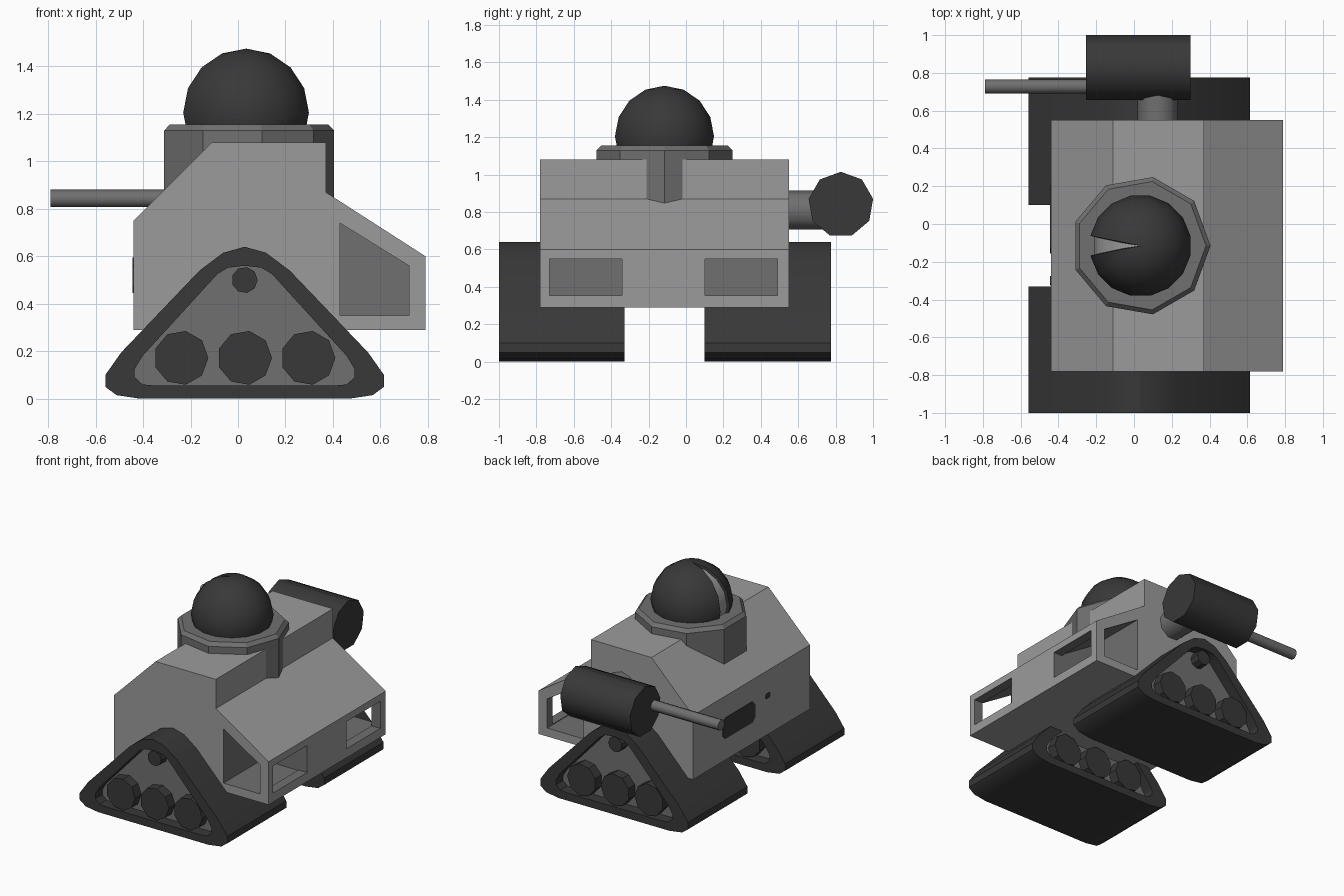
import bpy, bmesh, math
from mathutils import Matrix, Vector

if "Cube" in bpy.data.objects:
    bpy.data.objects.remove(bpy.data.objects["Cube"])


def material(name, v):
    m = bpy.data.materials.new(name)
    m.diffuse_color = (v, v, v, 1)
    m.use_nodes = True
    m.node_tree.nodes["Principled BSDF"].inputs["Base Color"].default_value = m.diffuse_color
    return m


LIGHT = material("light_grey", 0.33)
MID = material("mid_grey", 0.16)
DARK = material("dark_grey", 0.04)


def finish(name, bm, mats, smooth=None):
    bmesh.ops.recalc_face_normals(bm, faces=bm.faces[:])
    me = bpy.data.meshes.new(name)
    bm.to_mesh(me)
    bm.free()
    for m in mats:
        me.materials.append(m)
    ob = bpy.data.objects.new(name, me)
    bpy.context.collection.objects.link(ob)
    if smooth:
        bpy.ops.object.select_all(action='DESELECT')
        ob.select_set(True)
        bpy.context.view_layer.objects.active = ob
        bpy.ops.object.shade_smooth_by_angle(angle=math.radians(smooth))
    return ob


def loft(bm, rings):
    """Skin a chain of equal-length rings and cap both ends; return caps."""
    vs = [[bm.verts.new(p) for p in r] for r in rings]
    n = len(vs[0])
    for a, b in zip(vs, vs[1:]):
        for i in range(n):
            bm.faces.new((a[i], a[(i + 1) % n], b[(i + 1) % n], b[i]))
    return [bm.faces.new(vs[0]), bm.faces.new(vs[-1])]


def prism(name, profile, y0, y1, mat):
    bm = bmesh.new()
    loft(bm, [[(x, y, z) for x, z in profile] for y in (y0, y1)])
    return finish(name, bm, [mat])


def box(name, lo, hi, mat):
    return prism(name, [(lo[0], lo[2]), (hi[0], lo[2]), (hi[0], hi[2]), (lo[0], hi[2])],
                 lo[1], hi[1], mat)


def rod(name, start, u, v, length, r, mat, n=9, smooth=None):
    """Cylinder from start; first vertex along u, axis is u x v."""
    u, v, s = Vector(u), Vector(v), Vector(start)
    ax = u.cross(v)
    bm = bmesh.new()
    ang = [2 * math.pi * i / n for i in range(n)]
    loft(bm, [[s + ax * d + (u * math.cos(a) + v * math.sin(a)) * r for a in ang]
              for d in (0, length)])
    return finish(name, bm, [mat], smooth)


X, Y, Z = (1, 0, 0), (0, 1, 0), (0, 0, 1)

# Hull with two hollow corner cabins
hull = prism("hull", [(-.44, .29), (.79, .29), (.79, .60), (.37, .87),
                      (.37, 1.08), (-.11, 1.08), (-.44, .75)], -.78, .55, LIGHT)
hull.data.materials.append(MID)
side_window = [(.43, .35), (.72, .35), (.72, .56), (.43, .74)]
for tag, a, b, c, d in (("front", -.9, -.34, -.73, -.342), ("rear", .10, .7, .102, .49)):
    cutters = [prism(tag + "_side_window_cutter", side_window, a, b, MID),
               box(tag + "_end_window_cutter", (.5, c, .355), (.9, d, .55), MID)]
    for cut in cutters:
        cut.hide_render = True
        cut.hide_viewport = True
        mod = hull.modifiers.new("window", 'BOOLEAN')
        mod.operation = 'DIFFERENCE'
        mod.solver = 'EXACT'
        mod.material_mode = 'TRANSFER'
        mod.object = cut

# Back wall slot (octagonal plate) and small port
for name, yc, zc, w, h, k in (("back_slot", .03, .52, .185, .075, .03),
                              ("back_port", -.30, .57, .025, .018, .009)):
    bm = bmesh.new()
    pts = [(w, h - k), (w - k, h), (k - w, h), (-w, h - k),
           (-w, k - h), (k - w, -h), (w - k, -h), (w, k - h)]
    loft(bm, [[(x, yc + p, zc + q) for p, q in pts] for x in (-.438, -.445)])
    finish(name, bm, [DARK])

# Turret ring: nine-sided column with a bevelled top edge
bm = bmesh.new()
loft(bm, [[(.036 + r * math.cos(i * math.tau / 9), -.115 + r * math.sin(i * math.tau / 9), z)
           for i in range(9)] for r, z in ((.369, .78), (.369, 1.13), (.345, 1.155))])
finish("turret_ring", bm, [MID])

# Dome with one recessed light segment facing -x
bm = bmesh.new()
bmesh.ops.create_uvsphere(bm, u_segments=16, v_segments=8, radius=.27)
bmesh.ops.rotate(bm, verts=bm.verts[:], matrix=Matrix.Rotation(math.pi / 16, 3, 'Z'))
slit = [f for f in bm.faces
        if (lambda c: c.x < 0 and abs(c.y) < .01 and c.z > -.15)(f.calc_center_median())]
bmesh.ops.inset_region(bm, faces=slit, thickness=.005, depth=-.018)
for f in slit:
    f.material_index = 1
bmesh.ops.translate(bm, verts=bm.verts[:], vec=(.034, -.115, 1.205))
bmesh.ops.bisect_plane(bm, geom=bm.verts[:] + bm.edges[:] + bm.faces[:],
                       plane_co=(0, 0, 1.15), plane_no=(0, 0, -1), clear_outer=True)
finish("dome", bm, [DARK, LIGHT], 30)

# Side gun: arm, housing and barrel
rod("gun_arm", (.125, .5, .808), Z, X, .3, .107, MID, smooth=45)
rod("gun_housing", (-.255, .828, .84), Y, Z, .555, .0001, DARK).name = "gun_core"
bpy.data.objects.remove(bpy.data.objects["gun_core"])
rod("gun_housing", (.30, .828, .84), Z, Y, .555, .175, DARK, smooth=45)
rod("gun_barrel", (-.24, .728, .843), Z, Y, .55, .038, MID, smooth=45)

# Tracks: triangular belt, recessed side panels and wheels
CX = .028


def mirrored(half):
    return [(CX + x, z) for x, z in half] + [(CX - x, z) for x, z in half[:0:-1]]


outer = mirrored([(0, .64), (.09, .615), (.19, .54), (.52, .195),
                  (.587, .10), (.587, .05), (.54, .015), (.44, 0)])
inner = mirrored([(0, .56), (.07, .552), (.115, .525), (.43, .18),
                  (.463, .125), (.463, .09), (.43, .06), (.375, .055)])
DEPTH = .08
for tag, y0, y1 in (("front", -1.0, -.33), ("rear", .10, .775)):
    bm = bmesh.new()
    chain = [(inner, y0 + DEPTH), (inner, y0), (outer, y0),
             (outer, y1), (inner, y1), (inner, y1 - DEPTH)]
    for f in loft(bm, [[(x, y, z) for x, z in p] for p, y in chain]):
        f.material_index = 1
    finish(tag + "_track", bm, [DARK, MID], 30)
    for i, (x, z, r) in enumerate(((-.24, .172, .115), (.028, .172, .115),
                                   (.295, .172, .115), (.028, .5, .055))):
        rod(f"{tag}_wheel_{i + 1}", (x, y1 - .01, z), X, Z, y1 - y0 - .02, r, DARK)
